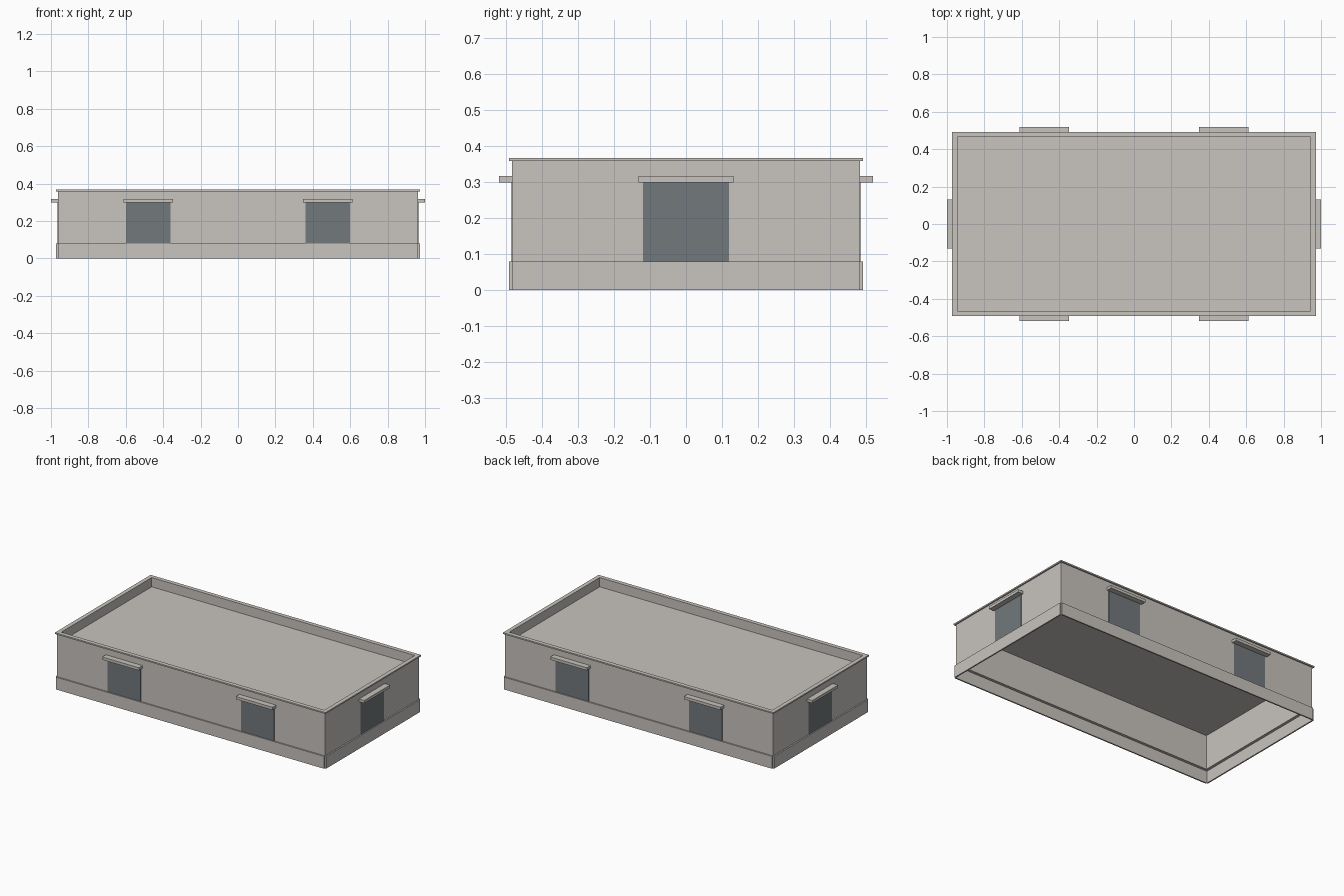
import bpy
import bmesh

cube = bpy.data.objects.get("Cube")
if cube:
    bpy.data.objects.remove(cube, do_unlink=True)


def make_material(name, color):
    mat = bpy.data.materials.new(name)
    mat.use_nodes = True
    mat.diffuse_color = color
    mat.node_tree.nodes["Principled BSDF"].inputs["Base Color"].default_value = color
    return mat


STONE = make_material("warm grey stone", (0.578, 0.552, 0.515, 1))
SLATE = make_material("slate grey", (0.17, 0.19, 0.20, 1))

# Half sizes of the wall faces
OUT_X, OUT_Y = 0.963, 0.482
IN_X, IN_Y = 0.945, 0.464
TRIM = 0.009
PLINTH_TOP, CAP_BOTTOM, TOP = 0.08, 0.358, 0.367
ROOF_Z = 0.307


def add_object(name, bm, mat):
    bmesh.ops.recalc_face_normals(bm, faces=bm.faces)
    mesh = bpy.data.meshes.new(name)
    bm.to_mesh(mesh)
    bm.free()
    mesh.materials.append(mat)
    obj = bpy.data.objects.new(name, mesh)
    bpy.context.scene.collection.objects.link(obj)
    return obj


def box(name, low, high, mat):
    bm = bmesh.new()
    bmesh.ops.create_cube(bm, size=1)
    for v in bm.verts:
        v.co = [a if c < 0 else b for c, a, b in zip(v.co, low, high)]
    return add_object(name, bm, mat)


def ring(name, outer, inner, z0, z1, mat):
    """Rectangular frame with a closed rectangular section."""
    bm = bmesh.new()
    loops = []
    for (x, y), z in ((outer, z0), (outer, z1), (inner, z1), (inner, z0)):
        corners = ((-x, -y), (x, -y), (x, y), (-x, y))
        loops.append([bm.verts.new((cx, cy, z)) for cx, cy in corners])
    for i in range(4):
        a, b = loops[i], loops[(i + 1) % 4]
        for j in range(4):
            k = (j + 1) % 4
            bm.faces.new((a[j], a[k], b[k], b[j]))
    return add_object(name, bm, mat)


def wall_box(name, side, sign, centre, half, depth, z0, z1, mat):
    """Box standing outward from one wall; side is the wall's axis."""
    face = OUT_X if side == "x" else OUT_Y
    d0, d1 = sorted((sign * face, sign * (face + depth)))
    a0, a1 = centre - half, centre + half
    if side == "x":
        return box(name, (d0, a0, z0), (d1, a1, z1), mat)
    return box(name, (a0, d0, z0), (a1, d1, z1), mat)


# Walls, parapet cap and recessed roof; the underside is open
ring("walls", (OUT_X, OUT_Y), (IN_X, IN_Y), PLINTH_TOP, CAP_BOTTOM, STONE)
ring("parapet_cap", (OUT_X + TRIM, OUT_Y + TRIM), (IN_X, IN_Y), CAP_BOTTOM, TOP, STONE)

bm = bmesh.new()
bm.faces.new([bm.verts.new((x, y, ROOF_Z)) for x, y in
              ((-IN_X, -IN_Y), (IN_X, -IN_Y), (IN_X, IN_Y), (-IN_X, IN_Y))])
add_object("roof", bm, STONE)

# Plinth boards, doors and canopies on every side
SIDES = (
    ("front", "y", -1, OUT_X, (-0.48, 0.48)),
    ("back", "y", 1, OUT_X, (-0.48, 0.48)),
    ("right", "x", -1, OUT_Y, (0,)),
    ("left", "x", 1, OUT_Y, (0,)),
)
for label, side, sign, half, centres in SIDES:
    wall_box(label + "_plinth", side, sign, 0, half, TRIM, 0, PLINTH_TOP, STONE)
    for n, c in enumerate(centres, 1):
        wall_box(f"{label}_door_{n}", side, sign, c, 0.119, 0.002,
                 PLINTH_TOP, 0.298, SLATE)
        wall_box(f"{label}_canopy_{n}", side, sign, c, 0.132, 0.037,
                 0.298, 0.316, STONE)
